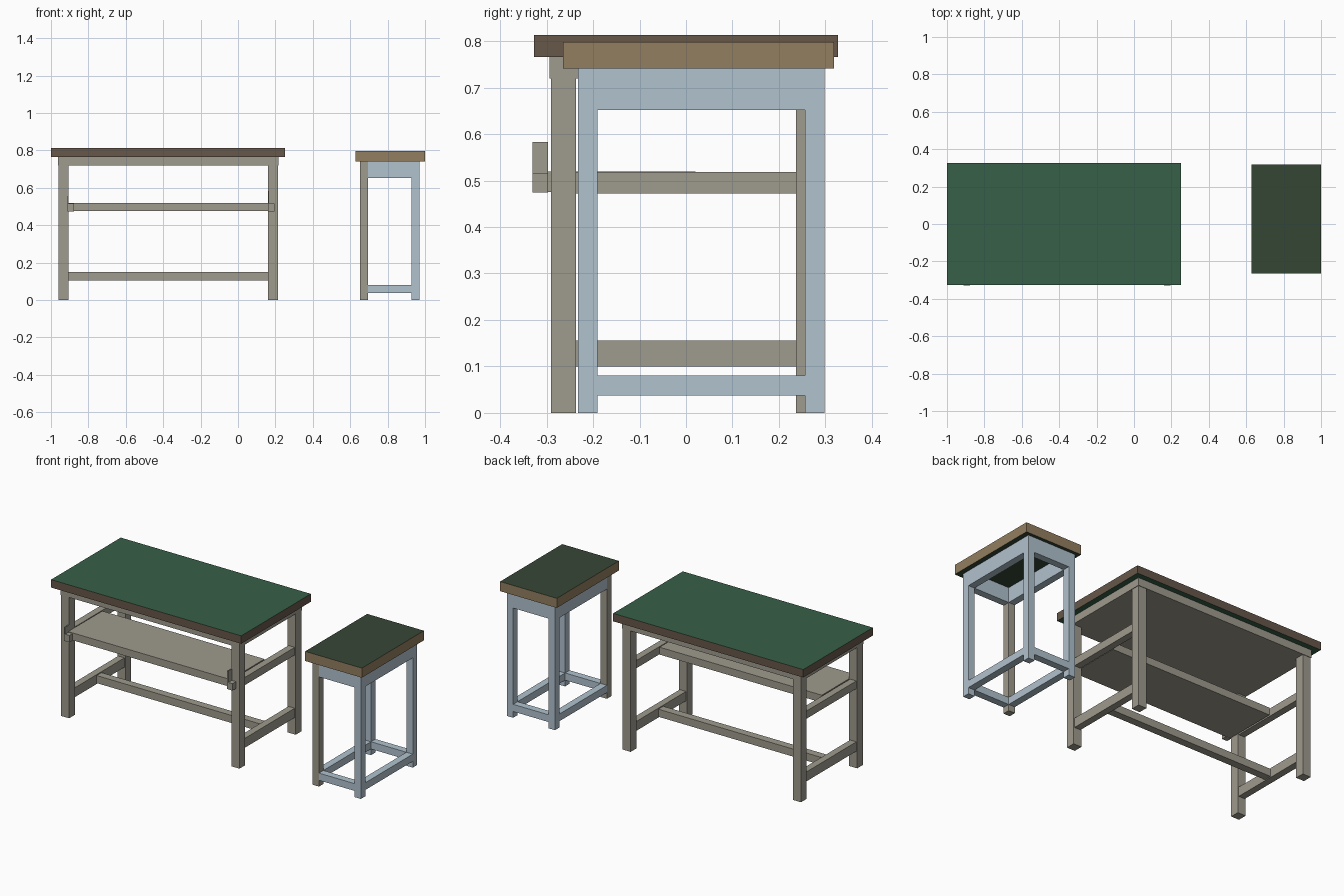
import bpy

if "Cube" in bpy.data.objects:
    bpy.data.objects.remove(bpy.data.objects["Cube"])


def mat(name, r, g, b):
    m = bpy.data.materials.new(name)
    m.diffuse_color = (r, g, b, 1)
    m.use_nodes = True
    m.node_tree.nodes["Principled BSDF"].inputs["Base Color"].default_value = m.diffuse_color
    return m


GREEN = mat("green_top", 0.038, 0.115, 0.064)
DARK = mat("dark_green_top", 0.036, 0.062, 0.036)
BROWN = mat("brown_edge", 0.135, 0.095, 0.068)
TAN = mat("tan_edge", 0.29, 0.21, 0.115)
GREY = mat("warm_grey", 0.345, 0.325, 0.27)
BLUE = mat("pale_blue", 0.44, 0.54, 0.62)


def box(name, x, y, z, side, flat=None):
    """Box from ranges; optional second material on top and bottom faces."""
    v = [(a, b, c) for a in x for b in y for c in z]
    f = [(0, 1, 3, 2), (4, 6, 7, 5), (0, 4, 5, 1), (2, 3, 7, 6), (0, 2, 6, 4), (1, 5, 7, 3)]
    me = bpy.data.meshes.new(name)
    me.from_pydata(v, [], f)
    me.materials.append(side)
    if flat:
        me.materials.append(flat)
        for p in me.polygons:
            p.material_index = 1 if abs(p.normal.z) > 0.5 else 0
    ob = bpy.data.objects.new(name, me)
    bpy.context.collection.objects.link(ob)
    return ob


# Work table: top and the slab below it
box("table_top", (-1.0, 0.25), (-0.327, 0.327), (0.766, 0.813), BROWN, GREEN)
box("table_apron", (-0.963, 0.216), (-0.294, 0.294), (0.72, 0.766), GREY)

# Table legs and side rails
for side, x0 in (("left", -0.96), ("right", 0.16)):
    for end, y0 in (("front", -0.291), ("back", 0.237)):
        box(f"table_{end}_{side}_leg", (x0, x0 + 0.053), (y0, y0 + 0.054), (0, 0.72), GREY)
    for level, z in (("lower", (0.10, 0.156)), ("upper", (0.472, 0.518))):
        box(f"table_{level}_{side}_rail", (x0 + 0.006, x0 + 0.047), (-0.237, 0.237), z, GREY)

# Centre stretcher and half-depth shelf
box("table_stretcher", (-0.915, 0.168), (-0.023, 0.023), (0.105, 0.15), GREY)
box("table_shelf", (-0.907, 0.16), (-0.30, 0.02), (0.475, 0.519), GREY)

# Small brackets on the shelf front
for side, x0, top in (("left", -0.912, 0.556), ("right", 0.16, 0.583)):
    box(f"shelf_{side}_bracket", (x0, x0 + 0.007), (-0.33, -0.297), (0.474, top), GREY)
    box(f"shelf_{side}_bracket_foot", (x0 + 0.007, x0 + 0.035), (-0.33, -0.297), (0.474, 0.515), GREY)

# Stool seat
box("stool_seat", (0.627, 1.0), (-0.265, 0.318), (0.741, 0.798), TAN, DARK)

# Stool legs: front left one is grey
X, Y, T = (0.653, 0.97), (-0.232, 0.298), 0.042
for side, x0 in (("left", X[0]), ("right", X[1] - T)):
    for end, y0 in (("front", Y[0]), ("back", Y[1] - T)):
        m = GREY if (side, end) == ("left", "front") else BLUE
        box(f"stool_{end}_{side}_leg", (x0, x0 + T), (y0, y0 + T), (0, 0.741), m)

# Stool apron and stretcher rings
for part, z in (("apron", (0.652, 0.741)), ("stretcher", (0.037, 0.08))):
    for side, x0 in (("left", X[0]), ("right", X[1] - T)):
        box(f"stool_{side}_{part}", (x0, x0 + T), (Y[0] + T, Y[1] - T), z, BLUE)
    for end, y0 in (("front", Y[0]), ("back", Y[1] - T)):
        box(f"stool_{end}_{part}", (X[0] + T, X[1] - T), (y0, y0 + T), z, BLUE)
